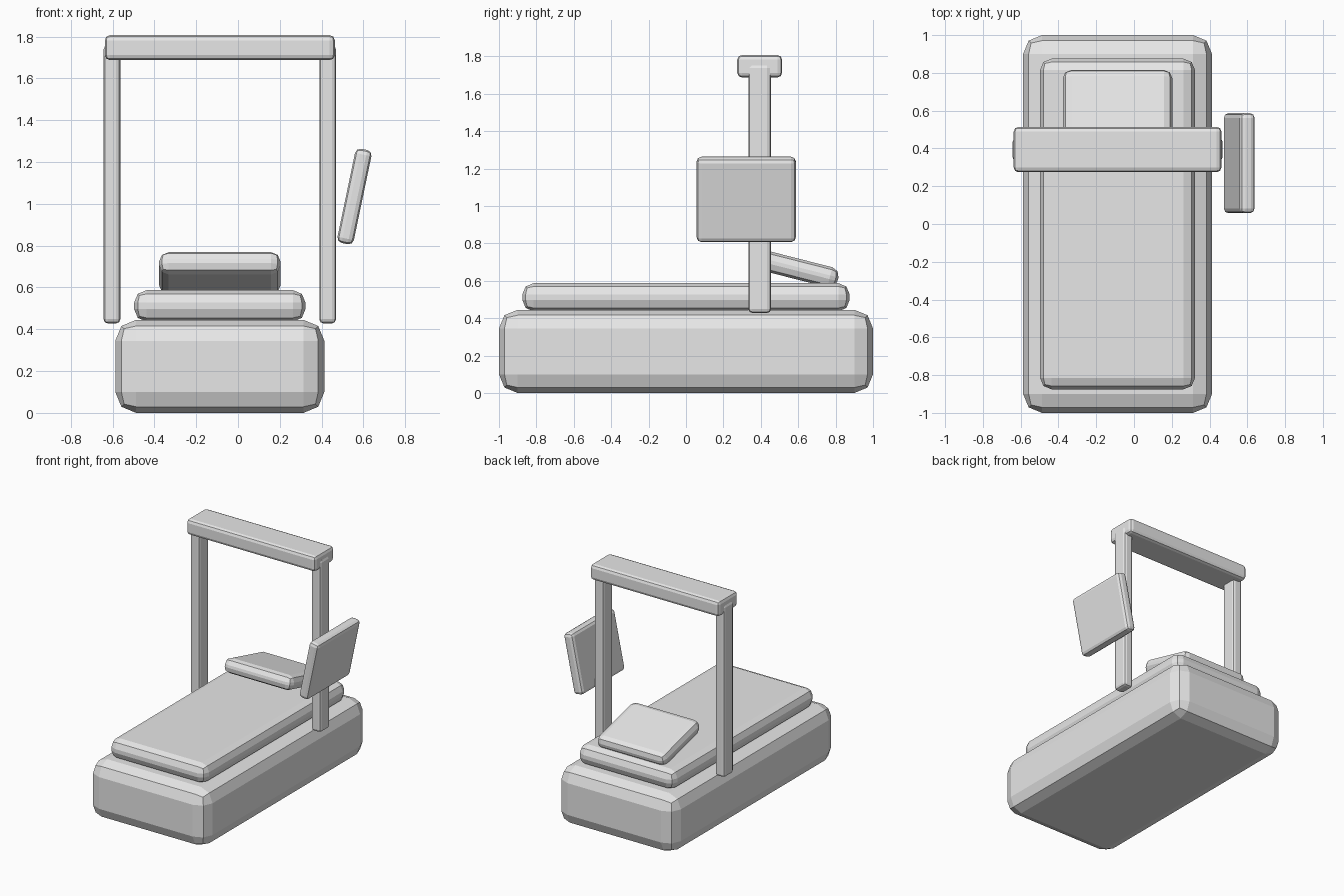
import bpy, bmesh, math
from mathutils import Matrix

if "Cube" in bpy.data.objects:
    bpy.data.objects.remove(bpy.data.objects["Cube"])

grey = bpy.data.materials.new("light grey")
grey.diffuse_color = (0.8, 0.8, 0.8, 1)
grey.use_nodes = True
grey.node_tree.nodes["Principled BSDF"].inputs["Base Color"].default_value = grey.diffuse_color

CX = -0.087   # bed centre line
PY = 0.394    # gantry position along the bed


def box(name, size, loc, bevel, rot=(0, 0, 0)):
    """Flat-shaded box with two-step rounded edges."""
    bm = bmesh.new()
    bmesh.ops.create_cube(bm, size=1, matrix=Matrix.Diagonal((*size, 1)))
    bmesh.ops.bevel(bm, geom=bm.edges[:], offset=bevel, segments=2,
                    profile=0.5, affect='EDGES', clamp_overlap=True)
    mesh = bpy.data.meshes.new(name)
    bm.to_mesh(mesh)
    bm.free()
    mesh.materials.append(grey)
    ob = bpy.data.objects.new(name, mesh)
    ob.location = loc
    ob.rotation_euler = [math.radians(a) for a in rot]
    bpy.context.collection.objects.link(ob)
    return ob


# bed
box("bed_base", (1.0, 2.0, 0.445), (CX, 0, 0.2225), 0.1)
box("mattress", (0.82, 1.75, 0.15), (CX, 0, 0.512), 0.06)
box("pillow", (0.58, 0.48, 0.11), (CX, 0.58, 0.667), 0.045, (-14.3, 0, 0))

# overhead gantry
for side, name in ((-1, "left_post"), (1, "right_post")):
    box(name, (0.08, 0.12, 1.33), (CX + side * 0.516, PY, 1.093), 0.02)
box("top_beam", (1.1, 0.24, 0.12), (CX, PY, 1.747), 0.025)

# tilted screen beside the right post
box("side_screen", (0.08, 0.53, 0.46), (0.557, 0.322, 1.035), 0.025, (0, 11.8, 0))
